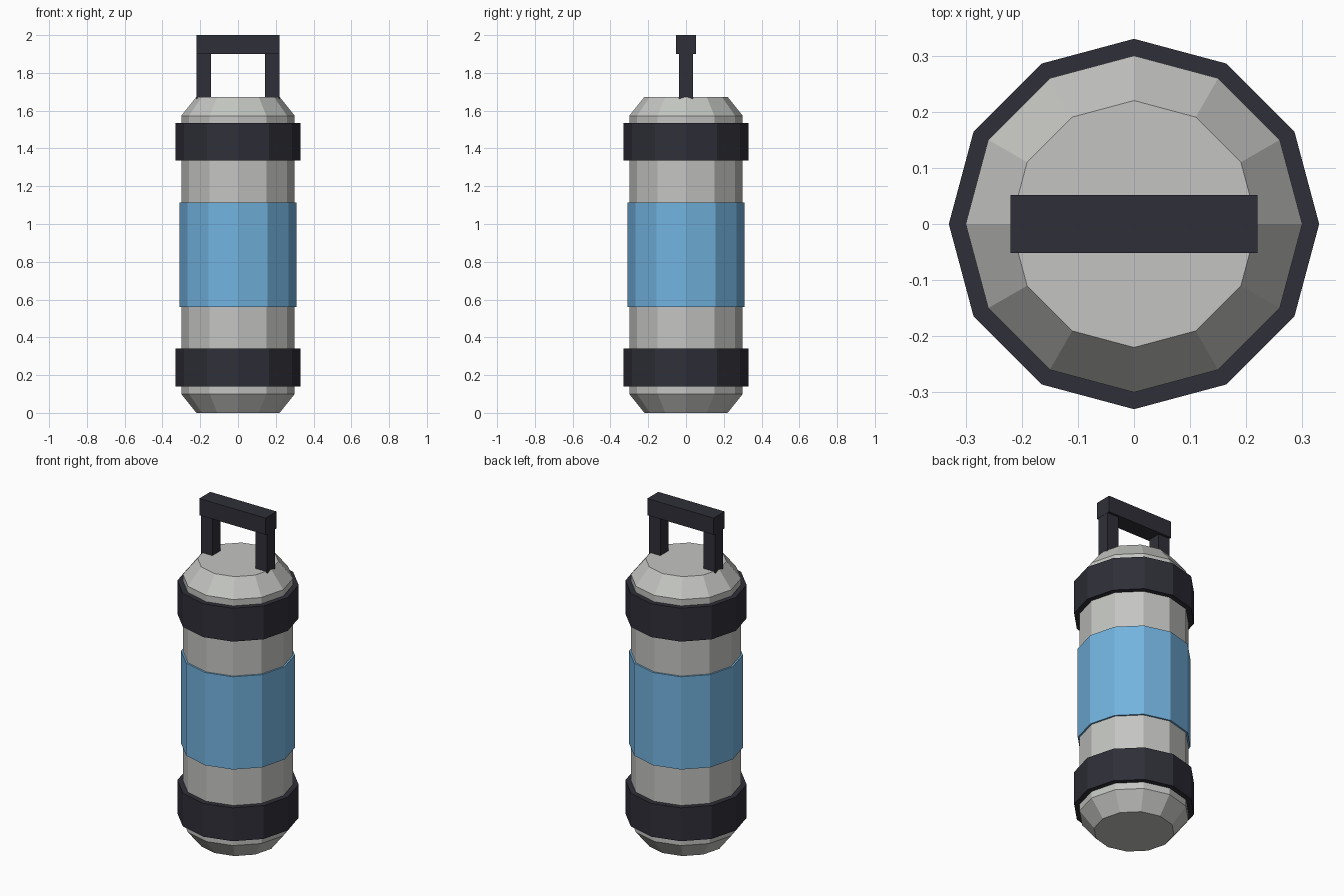
import bpy
import bmesh
from math import cos, sin, tau
from mathutils import Matrix

default = bpy.data.objects.get("Cube")
if default:
    bpy.data.objects.remove(default, do_unlink=True)

SIDES = 12


def material(name, rgb):
    mat = bpy.data.materials.new(name)
    mat.use_nodes = True
    color = (*rgb, 1)
    mat.diffuse_color = color
    mat.node_tree.nodes["Principled BSDF"].inputs["Base Color"].default_value = color
    return mat


def add_object(name, bm, mat):
    bmesh.ops.recalc_face_normals(bm, faces=bm.faces)
    mesh = bpy.data.meshes.new(name)
    bm.to_mesh(mesh)
    bm.free()
    mesh.materials.append(mat)
    obj = bpy.data.objects.new(name, mesh)
    bpy.context.collection.objects.link(obj)
    return obj


def turned(name, profile, mat):
    """Closed faceted solid from (radius, height) rings."""
    bm = bmesh.new()
    rings = [[bm.verts.new((r * cos(tau * i / SIDES), r * sin(tau * i / SIDES), z))
              for i in range(SIDES)] for r, z in profile]
    for low, high in zip(rings, rings[1:]):
        for i in range(SIDES):
            j = (i + 1) % SIDES
            bm.faces.new((low[i], low[j], high[j], high[i]))
    bm.faces.new(rings[0])
    bm.faces.new(rings[-1])
    return add_object(name, bm, mat)


def box(name, center, size, mat):
    bm = bmesh.new()
    bmesh.ops.create_cube(bm, size=1, matrix=Matrix.LocRotScale(center, None, size))
    return add_object(name, bm, mat)


grey = material("light grey metal", (0.55, 0.56, 0.535))
blue = material("sky blue label", (0.17, 0.45, 0.74))
dark = material("dark rubber", (0.028, 0.028, 0.04))

# Canister with chamfered ends
turned("canister_body", [(0.22, 0), (0.30, 0.10), (0.30, 1.573), (0.22, 1.673)], grey)

# Wraps around the canister
for name, radius, bottom, top, mat in (
        ("lower_band", 0.33, 0.14, 0.34, dark),
        ("upper_band", 0.33, 1.335, 1.535, dark),
        ("label_sleeve", 0.31, 0.56, 1.115, blue)):
    turned(name, [(radius, bottom), (radius, top)], mat)

# Carrying handle
box("handle_bar", (0, 0, 1.95), (0.44, 0.104, 0.10), dark)
for side, sign in (("left", 1), ("right", -1)):
    box(side + "_handle_post", (sign * 0.181, 0, 1.775), (0.076, 0.076, 0.25), dark)
